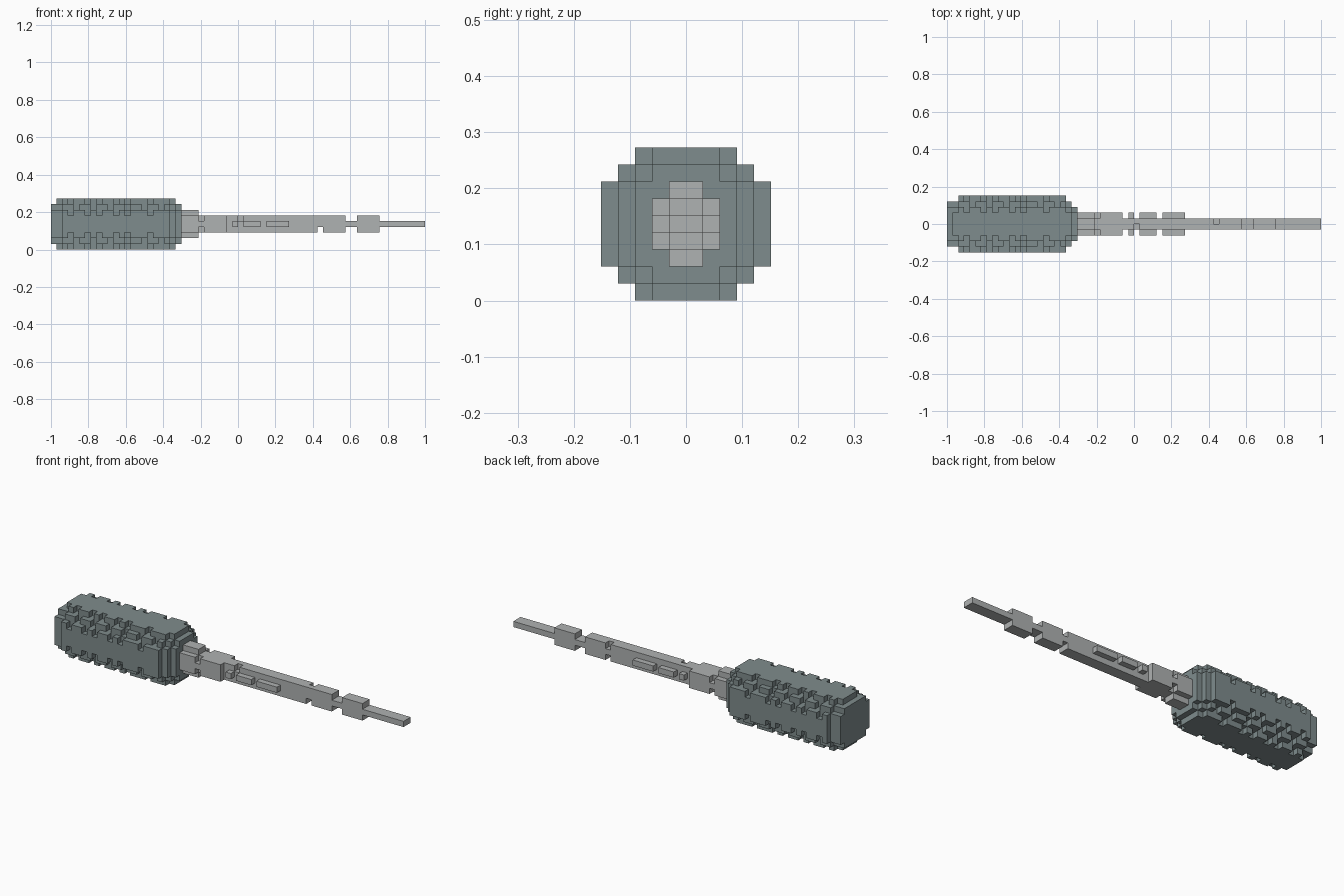
import bpy, bmesh, math
from mathutils import Vector

if "Cube" in bpy.data.objects:
    bpy.data.objects.remove(bpy.data.objects["Cube"])

U = 2 / 66  # edge of one block; x index 0..65, y index -5..4, z index 0..8


def material(name, rgb):
    m = bpy.data.materials.new(name)
    m.diffuse_color = (*rgb, 1)
    m.use_nodes = True
    m.node_tree.nodes["Principled BSDF"].inputs["Base Color"].default_value = m.diffuse_color
    return m


def block(cells, x0, x1, half_y, z0, z1):
    """Fill blocks x0..x1, z0..z1 (inclusive), half_y blocks to each side."""
    for x in range(x0, x1 + 1):
        for y in range(-half_y, half_y):
            for z in range(z0, z1 + 1):
                cells.add((x, y, z))


def build(name, cells, mat):
    """Skin the blocks with their exposed faces only, then merge flat areas."""
    bm = bmesh.new()
    verts = {}

    def vert(p):
        if p not in verts:
            verts[p] = bm.verts.new(((p[0] - 33) * U, p[1] * U, p[2] * U))
        return verts[p]

    for c in sorted(cells):
        for axis in range(3):
            a, b = (axis + 1) % 3, (axis + 2) % 3
            for side in (0, 1):
                n = list(c)
                n[axis] += 1 if side else -1
                if tuple(n) in cells:
                    continue
                loop = []
                for da, db in ((0, 0), (1, 0), (1, 1), (0, 1)):
                    p = list(c)
                    p[axis] += side
                    p[a] += da
                    p[b] += db
                    loop.append(vert(tuple(p)))
                bm.faces.new(loop if side else loop[::-1])
    bmesh.ops.dissolve_limit(bm, angle_limit=math.radians(1), verts=bm.verts[:], edges=bm.edges[:])
    bmesh.ops.triangulate(bm, faces=[f for f in bm.faces if len(f.verts) > 4])
    me = bpy.data.meshes.new(name)
    bm.to_mesh(me)
    bm.free()
    me.materials.append(mat)
    bpy.context.collection.objects.link(bpy.data.objects.new(name, me))


grip_grey = material("grip grey", (0.212, 0.262, 0.266))
steel_grey = material("steel grey", (0.43, 0.445, 0.445))

# Handle: stepped round body with rounded ends
handle = set()
block(handle, 0, 21, 4, 2, 6)
block(handle, 0, 21, 3, 1, 7)
block(handle, 1, 21, 2, 0, 8)
block(handle, 2, 20, 5, 3, 5)
block(handle, 22, 22, 3, 2, 6)
block(handle, 22, 22, 2, 1, 7)

# Knurled grip: notched ridges on the four rounded corners
notches = {3, 6, 8, 11, 13, 17}
for x in range(2, 21):
    if x not in notches:
        block(handle, x, x, 3, 0, 8)
        block(handle, x, x, 5, 2, 6)
    if x % 3 != 1:
        block(handle, x, x, 4, 1, 7)
build("handle", handle, grip_grey)

# Shaft: collar, slender bar and side ribs
shaft = set()
block(shaft, 23, 25, 2, 2, 6)
shaft = {c for c in shaft if c[1] in (-1, 0) or 3 <= c[2] <= 5}
block(shaft, 26, 51, 1, 3, 5)
block(shaft, 26, 26, 2, 4, 4)
block(shaft, 27, 30, 2, 3, 5)
for x0, x1 in ((32, 32), (34, 36), (38, 41)):
    block(shaft, x0, x1, 2, 4, 4)
shaft -= {(33, -1, 5), (47, 0, 5), (47, -1, 3), (47, 0, 3)}

# Flat tip with a thicker band
block(shaft, 52, 65, 1, 4, 4)
block(shaft, 54, 57, 1, 3, 5)
build("shaft", shaft, steel_grey)
